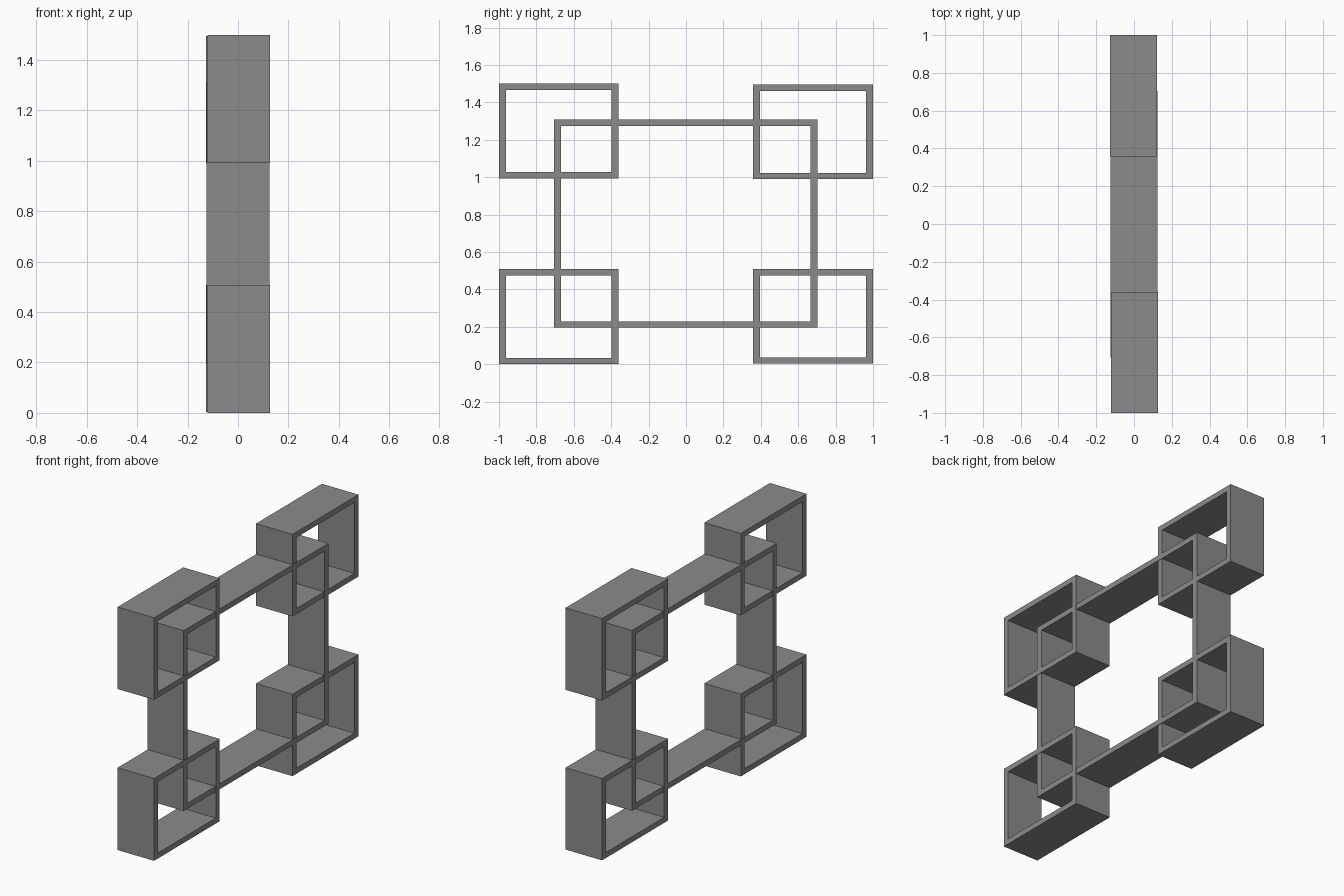
import bpy
import bmesh

cube = bpy.data.objects.get("Cube")
if cube:
    bpy.data.objects.remove(cube, do_unlink=True)

grey = bpy.data.materials.new("matte_grey")
grey.use_nodes = True
colour = (0.26, 0.26, 0.26, 1)
grey.diffuse_color = colour
grey.node_tree.nodes["Principled BSDF"].inputs["Base Color"].default_value = colour

DEPTH = 0.249
WALL_Y = 0.038
WALL_Z = 0.034


def frame(name, y0, y1, z0, z1, x=0.0):
    """Open rectangular box: a hollow outline in the YZ plane, extruded along X."""
    bm = bmesh.new()
    loops = []
    for dy, dz in ((0, 0), (WALL_Y, WALL_Z)):
        corners = [(y0 + dy, z0 + dz), (y1 - dy, z0 + dz),
                   (y1 - dy, z1 - dz), (y0 + dy, z1 - dz)]
        loops.append([bm.verts.new((x - DEPTH / 2, y, z)) for y, z in corners])
    outer, inner = loops
    for i in range(4):
        j = (i + 1) % 4
        bm.faces.new((outer[i], outer[j], inner[j], inner[i]))
    result = bmesh.ops.extrude_face_region(bm, geom=bm.faces[:], use_keep_orig=True)
    moved = [g for g in result["geom"] if isinstance(g, bmesh.types.BMVert)]
    bmesh.ops.translate(bm, verts=moved, vec=(DEPTH, 0, 0))
    bmesh.ops.recalc_face_normals(bm, faces=bm.faces[:])
    mesh = bpy.data.meshes.new(name)
    bm.to_mesh(mesh)
    bm.free()
    mesh.materials.append(grey)
    obj = bpy.data.objects.new(name, mesh)
    bpy.context.collection.objects.link(obj)
    return obj


# Large central frame
frame("central_frame", -0.707, 0.704, 0.195, 1.308)

# Four smaller frames interlocking with its corners
for side, y0, y1, x in (("front", -1.0, -0.36, 0.0025), ("back", 0.357, 1.0, -0.0025)):
    frame("lower_" + side + "_frame", y0, y1, 0.003 if side == "back" else 0.0, 0.508, x)
    top = 1.5 if side == "front" else 1.495
    frame("upper_" + side + "_frame", y0, y1, top - 0.506, top, x)
